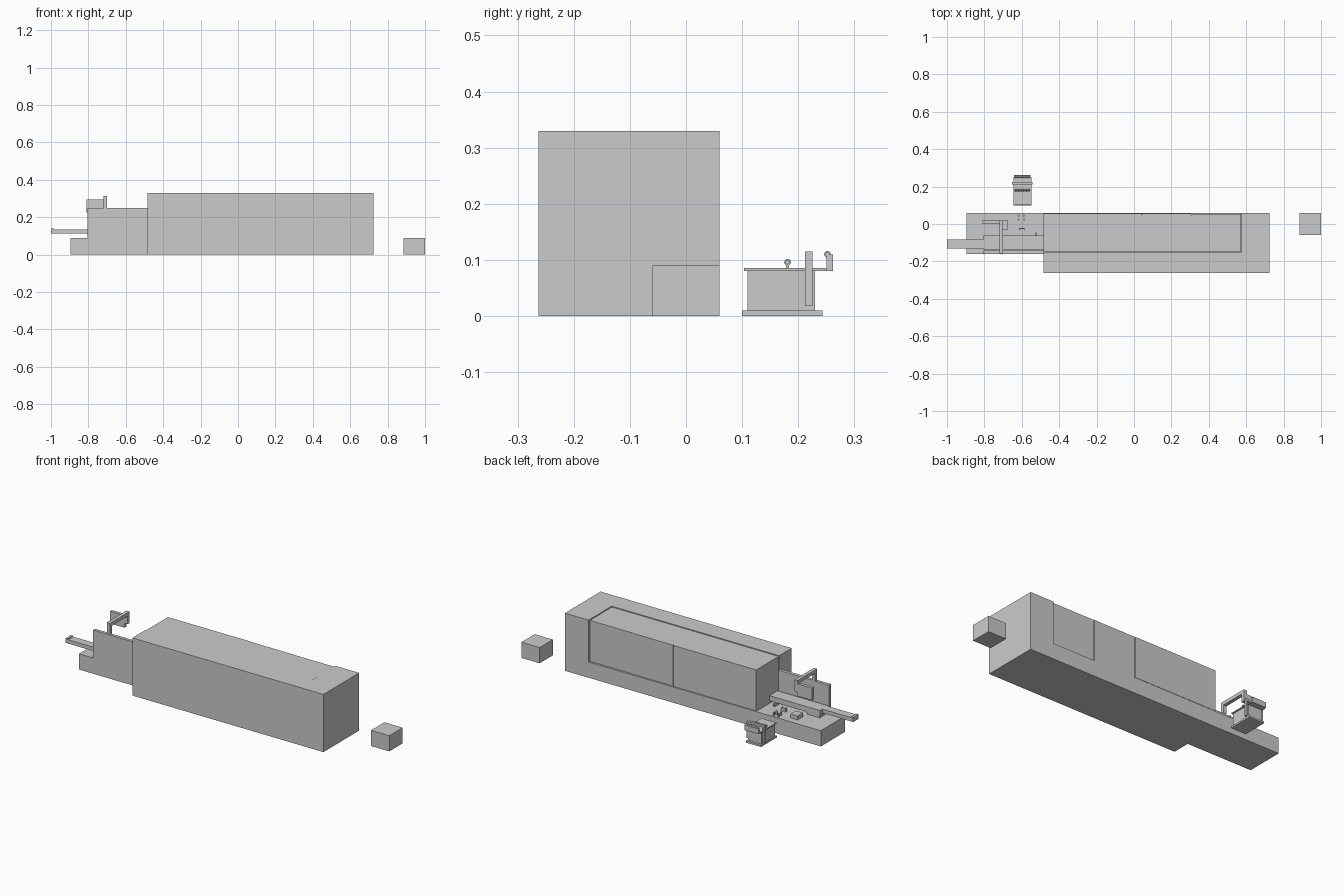
import bpy, math


def box(name, x0, x1, y0, y1, z0, z1):
    """Box given by its extents."""
    v = [(x, y, z) for x in (x0, x1) for y in (y0, y1) for z in (z0, z1)]
    f = [(0, 1, 3, 2), (4, 6, 7, 5), (0, 4, 5, 1), (2, 3, 7, 6), (0, 2, 6, 4), (1, 5, 7, 3)]
    me = bpy.data.meshes.new(name)
    me.from_pydata(v, [], f)
    ob = bpy.data.objects.new(name, me)
    bpy.context.collection.objects.link(ob)
    return ob


def rod(name, centre, r, length, axis="Z", sides=16):
    """Cylinder along X or Z."""
    rot = (0, math.pi / 2, 0) if axis == "X" else (0, 0, 0)
    bpy.ops.mesh.primitive_cylinder_add(vertices=sides, radius=r, depth=length,
                                        location=centre, rotation=rot)
    ob = bpy.context.object
    ob.name = name
    bpy.ops.object.shade_smooth_by_angle()
    return ob


def prism(name, outline, x0, x1, y0, y1, z0, z1):
    pass


# Main cabinet: front housing, end column and long low base
box("main_housing", -0.485, 0.725, -0.263, -0.15, 0, 0.33)
box("end_column", 0.575, 0.725, -0.15, 0.06, 0, 0.33)
box("machine_base", -0.895, 0.575, -0.16, 0.059, 0, 0.09)

# Enclosure behind the sliding doors, sitting slightly below the housing top
box("enclosure", -0.484, 0.571, -0.146, 0.048, 0.09, 0.327)
for i, (a, b, y) in enumerate([(-0.484, 0.039, 0.057), (0.043, 0.305, 0.055),
                               (0.309, 0.571, 0.053)]):
    box(f"door_{i + 1}", a, b, 0.048, y, 0.093, 0.327)

# Splash panel at the left end
box("splash_panel", -0.805, -0.485, -0.16, -0.142, 0.09, 0.25)

# Discharge conveyor with a wide inner frame and a narrow outfeed
box("conveyor_frame", -0.805, -0.485, -0.135, -0.062, 0.105, 0.135)
box("conveyor_outfeed", -1.0, -0.805, -0.13, -0.084, 0.113, 0.135)
box("outfeed_lip", -1.0, -0.985, -0.13, -0.084, 0.135, 0.14)
box("conveyor_foot_outer", -0.80, -0.72, -0.13, -0.066, 0.09, 0.105)
box("conveyor_foot_inner", -0.53, -0.52, -0.13, -0.045, 0.09, 0.105)

# Fixtures on the work table
box("fixture_block", -0.72, -0.675, -0.03, 0.02, 0.09, 0.112)
box("fixture_bracket_back", -0.615, -0.585, -0.028, -0.022, 0.09, 0.11)
for s in (-1, 1):
    box("fixture_bracket_side", -0.602 + s * 0.013, -0.598 + s * 0.013, -0.036, -0.028, 0.09, 0.11)
    for y in (0.024, 0.045):
        rod("locating_pin", (-0.603 + s * 0.014, y, 0.10), 0.005, 0.02)

# Control screen hanging from an arm over the panel
box("screen_arm_post", -0.72, -0.70, -0.158, -0.14, 0.25, 0.315)
box("screen_arm", -0.72, -0.70, -0.14, 0.02, 0.295, 0.315)
box("screen_arm_drop", -0.72, -0.70, 0.0, 0.02, 0.25, 0.295)
box("control_screen", -0.81, -0.72, 0.0, 0.018, 0.225, 0.295)

# Separate box at the right end
box("supply_box", 0.885, 1.0, -0.06, 0.06, 0, 0.09)

# Loading cart behind the machine
cx = -0.597
box("cart_foot_plate", cx - 0.048, cx + 0.048, 0.10, 0.243, 0, 0.01)
box("cart_body", cx - 0.042, cx + 0.042, 0.11, 0.23, 0.01, 0.08)
box("cart_top", cx - 0.048, cx + 0.048, 0.103, 0.25, 0.08, 0.086)
box("cart_back_rail", cx - 0.044, cx + 0.044, 0.25, 0.262, 0.08, 0.11)
for s in (-1, 1):
    x = cx + s * 0.05
    box("cart_frame_post", x - 0.005, x + 0.005, 0.212, 0.225, 0.018, 0.115)
    x = cx + s * 0.036
    box("roller_stand", x - 0.003, x + 0.003, 0.178, 0.184, 0.084, 0.094)
box("cart_frame_crossbar", cx - 0.045, cx + 0.045, 0.212, 0.225, 0.103, 0.115)

# Rollers with evenly spaced collars
for y, z in ((0.181, 0.096), (0.252, 0.110)):
    rod("roller", (cx, y, z), 0.004, 0.084, "X", 12)
    for i in range(6):
        rod("roller_collar", (cx - 0.035 + i * 0.014, y, z), 0.006, 0.006, "X", 12)
